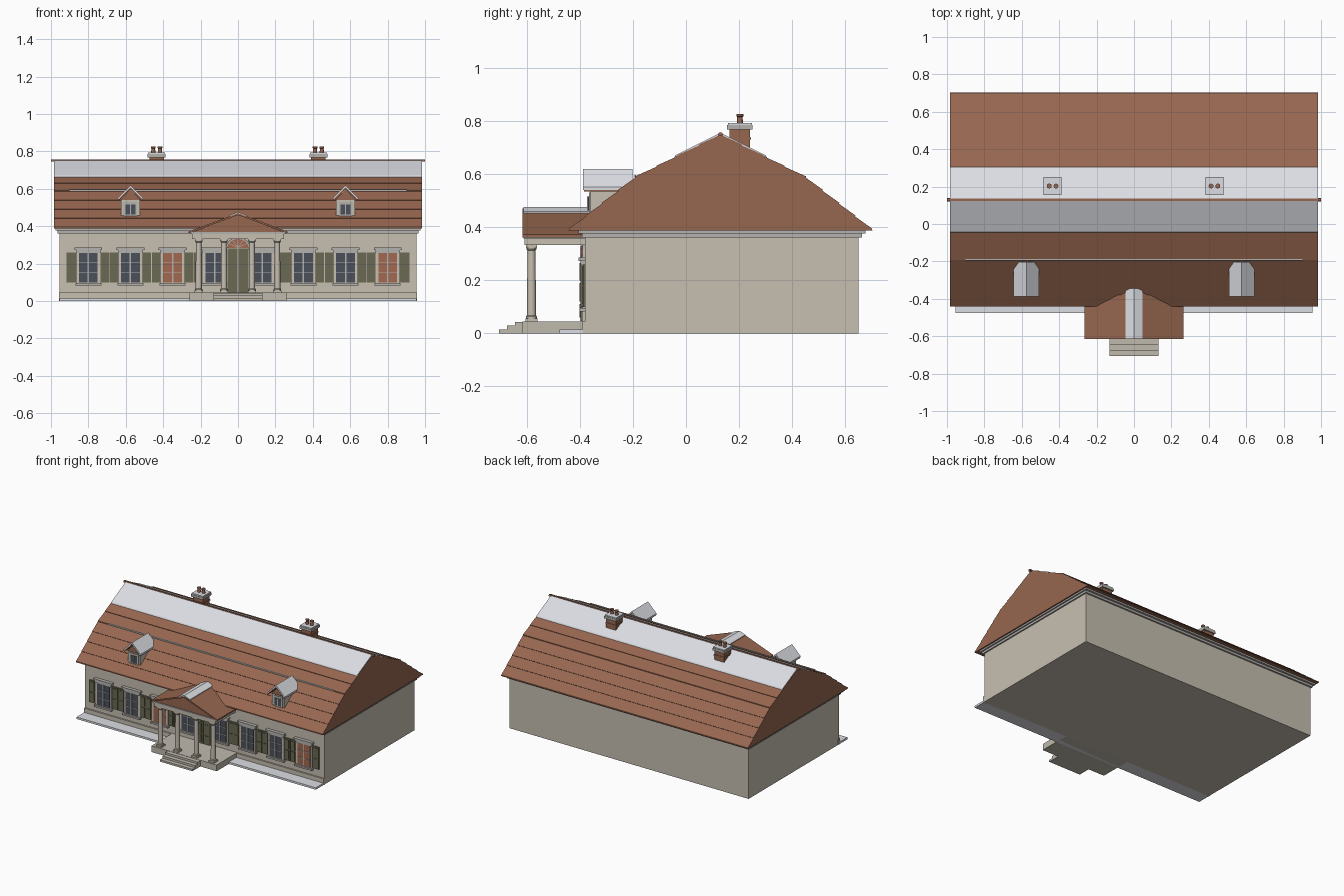
import bpy, bmesh, math

if "Cube" in bpy.data.objects:
    bpy.data.objects.remove(bpy.data.objects["Cube"])

def mat(name, r, g, b):
    m = bpy.data.materials.new(name)
    m.diffuse_color = (r, g, b, 1)
    m.use_nodes = True
    m.node_tree.nodes["Principled BSDF"].inputs["Base Color"].default_value = m.diffuse_color
    return m

WALL = mat("plaster", 0.57, 0.52, 0.44)
TILE = mat("roof_tile", 0.31, 0.135, 0.08)
SNOW = mat("snow", 0.72, 0.73, 0.77)
TRIM = mat("pale_trim", 0.46, 0.45, 0.43)
OLIVE = mat("shutter_olive", 0.145, 0.14, 0.085)
GLASS = mat("window_glass", 0.07, 0.08, 0.105)
WARM = mat("lit_window", 0.36, 0.14, 0.08)
STONE = mat("stone", 0.53, 0.49, 0.42)

def finish(name, bm, material, smooth=None):
    bmesh.ops.recalc_face_normals(bm, faces=bm.faces)
    me = bpy.data.meshes.new(name)
    bm.to_mesh(me)
    bm.free()
    ob = bpy.data.objects.new(name, me)
    bpy.context.collection.objects.link(ob)
    me.materials.append(material)
    if smooth:
        bpy.ops.object.select_all(action='DESELECT')
        ob.select_set(True)
        bpy.context.view_layer.objects.active = ob
        bpy.ops.object.shade_smooth_by_angle(angle=math.radians(smooth))
    return ob

def box(name, x0, x1, y0, y1, z0, z1, material):
    return prism(name, [(x0, z0), (x1, z0), (x1, z1), (x0, z1)], 'Y', y0, y1, material)

def prism(name, pts, axis, a, b, material, smooth=None):
    """Extrude a profile: (y, z) points along X or (x, z) points along Y."""
    bm = bmesh.new()
    put = (lambda p, t: (t, p[0], p[1])) if axis == 'X' else (lambda p, t: (p[0], t, p[1]))
    v0 = [bm.verts.new(put(p, a)) for p in pts]
    v1 = [bm.verts.new(put(p, b)) for p in pts]
    bm.faces.new(v0)
    bm.faces.new(v1[::-1])
    n = len(pts)
    for i in range(n):
        bm.faces.new((v0[i], v0[(i + 1) % n], v1[(i + 1) % n], v1[i]))
    return finish(name, bm, material, smooth)

def lathe(name, x, y, prof, material, seg=16):
    """Turn a (radius, z) profile around a vertical axis."""
    bm = bmesh.new()
    rings = [[bm.verts.new((x + r * math.cos(2 * math.pi * k / seg),
                            y + r * math.sin(2 * math.pi * k / seg), z)) for k in range(seg)]
             for r, z in prof]
    for lo, hi in zip(rings, rings[1:]):
        for k in range(seg):
            bm.faces.new((lo[k], lo[(k + 1) % seg], hi[(k + 1) % seg], hi[k]))
    bm.faces.new(rings[0])
    bm.faces.new(rings[-1])
    return finish(name, bm, material, 35)

def chevron(name, cx, w, z0, z1, t, y0, y1, material):
    """Two sloped slabs meeting at a ridge."""
    pts = [(cx - w, z0), (cx, z1), (cx + w, z0), (cx + w, z0 - t), (cx, z1 - t), (cx - w, z0 - t)]
    return prism(name, pts, 'Y', y0, y1, material)

FY = -0.38                                   # front wall plane

# House body, plinth, corner strips and cornice
box("walls", -0.955, 0.955, FY, 0.65, 0, 0.375, WALL)
box("plinth", -0.957, 0.957, FY - 0.01, FY + 0.01, 0, 0.045, WALL)
box("cornice_lower", -0.965, 0.965, -0.392, 0.662, 0.362, 0.377, TRIM)
box("cornice_upper", -0.975, 0.975, -0.405, 0.677, 0.377, 0.392, TRIM)
box("ground_snow", -0.955, 0.955, -0.477, FY, 0, 0.014, SNOW)

# Main roof: broken slope with slightly stepped tile courses
RY = 0.13
def courses(top, bottom, n, lift=0.004):
    (d0, z0), (d1, z1) = top, bottom
    L = math.hypot(d1 - d0, z1 - z0)
    nx, nz = (z0 - z1) / L, (d1 - d0) / L
    out = []
    for i in range(n):
        t0, t1 = i / n, (i + 1) / n
        out.append((d0 + (d1 - d0) * t0, z0 + (z1 - z0) * t0))
        out.append((d0 + (d1 - d0) * t1 + nx * lift, z0 + (z1 - z0) * t1 + nz * lift))
    return out
half = courses((0, 0.748), (0.32, 0.588), 4) + courses((0.322, 0.586), (0.568, 0.392), 4)
half.append((0.572, 0.388))
prof = [(RY + d, z) for d, z in half] + [(RY - d, z) for d, z in half[:0:-1]]
prism("main_roof", prof, 'X', -0.985, 0.985, TILE, 20)
prism("roof_snow", [(RY - 0.175, 0.662), (RY - 0.17, 0.671), (RY, 0.756), (RY + 0.17, 0.671),
                    (RY + 0.175, 0.662), (RY, 0.74)], 'X', -0.983, 0.983, SNOW)
prism("ridge_cap", [(RY - 0.009, 0.745), (RY - 0.006, 0.757), (RY + 0.006, 0.757), (RY + 0.009, 0.745)],
      'X', -1, 1, TILE)
box("snow_rail", -0.9, 0.9, -0.194, -0.188, 0.588, 0.597, TRIM)

# Windows with frames, muntins, hoods and sills
def window(cx, glass):
    box("window_frame", cx - 0.064, cx + 0.064, FY - 0.01, FY, 0.09, 0.265, WALL)
    box("window_pane", cx - 0.05, cx + 0.05, FY - 0.013, FY - 0.008, 0.1, 0.258, glass)
    box("window_mullion", cx - 0.004, cx + 0.004, FY - 0.017, FY - 0.012, 0.1, 0.258, TRIM)
    for z in (0.152, 0.205):
        box("window_bar", cx - 0.05, cx + 0.05, FY - 0.016, FY - 0.012, z - 0.002, z + 0.002, TRIM)
    box("window_hood", cx - 0.066, cx + 0.066, FY - 0.018, FY, 0.257, 0.273, TRIM)
    box("window_hood_top", cx - 0.074, cx + 0.074, FY - 0.024, FY, 0.273, 0.286, TRIM)
    box("window_sill", cx - 0.07, cx + 0.07, FY - 0.022, FY, 0.083, 0.095, TRIM)

def shutter(x0, x1):
    box("shutter", x0, x1, FY - 0.008, FY, 0.1, 0.26, OLIVE)
    for z in (0.11, 0.185):
        box("shutter_panel", x0 + 0.008, x1 - 0.008, FY - 0.012, FY - 0.007, z, z + 0.065, OLIVE)

centres = (-0.8, -0.575, -0.35, -0.125, 0.13, 0.35, 0.575, 0.8)
for i, cx in enumerate(centres):
    window(cx, WARM if i in (2, 7) else GLASS)
    out = 0.116 if abs(cx) > 0.7 else 0.111
    for s in (-1, 1):
        if abs(cx) > 0.2 or s * cx > 0:      # no shutter on the door side
            w = out if s * cx > 0 else 0.111
            a, b = sorted((cx + s * 0.066, cx + s * w))
            shutter(a, b)

# Double door with fanlight
box("door_frame", -0.062, 0.062, FY - 0.012, FY, 0.045, 0.29, WALL)
for s in (-1, 1):
    a, b = sorted((s * 0.002, s * 0.056))
    box("door_leaf", a, b, FY - 0.018, FY, 0.047, 0.28, OLIVE)
    for z0, z1 in ((0.06, 0.11), (0.12, 0.19), (0.2, 0.265)):
        box("door_panel", a + 0.012, b - 0.012, FY - 0.022, FY - 0.015, z0, z1, OLIVE)
def arc(r, k=12):
    return [(r * math.cos(math.pi * i / k), 0.285 + r * 0.82 * math.sin(math.pi * i / k)) for i in range(k + 1)]
prism("fanlight_surround", arc(0.066), 'Y', FY - 0.01, FY, TRIM)
prism("fanlight", arc(0.057), 'Y', FY - 0.015, FY, WARM)
for i in range(1, 6):
    c, s = math.cos(math.pi * i / 6), math.sin(math.pi * i / 6)
    prism("fanlight_bar", [(-0.0015 * s, 0.285 + 0.0015 * c), (0.0015 * s, 0.285 - 0.0015 * c),
                           (0.055 * c + 0.0015 * s, 0.285 + 0.045 * s - 0.0015 * c),
                           (0.055 * c - 0.0015 * s, 0.285 + 0.045 * s + 0.0015 * c)],
          'Y', FY - 0.018, FY - 0.013, TRIM)

# Porch floor and steps
box("porch_floor", -0.26, 0.26, -0.615, FY, 0, 0.045, STONE)
for i, h in enumerate((0.014, 0.029, 0.043)):
    box("porch_step", -0.13, 0.13, -0.705 + i * 0.03, -0.61, 0, h, STONE)

# Columns
for cx in (-0.21, -0.075, 0.075, 0.21):
    box("column_base", cx - 0.022, cx + 0.022, -0.604, -0.56, 0.045, 0.056, WALL)
    lathe("column", cx, -0.582, [(0.021, 0.055), (0.021, 0.063), (0.017, 0.068), (0.0165, 0.17),
                                 (0.0145, 0.312), (0.019, 0.318), (0.019, 0.324)], WALL)
    box("column_capital", cx - 0.021, cx + 0.021, -0.603, -0.561, 0.322, 0.333, WALL)

# Porch beam and pediment roof
box("porch_beam", -0.245, 0.245, -0.608, FY, 0.332, 0.362, WALL)
box("porch_cornice", -0.255, 0.255, -0.612, FY, 0.358, 0.368, TRIM)
prism("porch_pediment", [(-0.25, 0.366), (0.25, 0.366), (0, 0.462)], 'Y', -0.605, -0.34, TILE)
chevron("porch_roof", 0, 0.265, 0.372, 0.47, 0.01, -0.615, -0.34, TILE)
chevron("porch_snow", 0, 0.045, 0.459, 0.476, 0.012, -0.612, -0.345, SNOW)

# Dormers
for cx in (-0.575, 0.575):
    prism("dormer_body", [(cx - 0.05, 0.43), (cx + 0.05, 0.43), (cx + 0.05, 0.545), (cx, 0.598),
                          (cx - 0.05, 0.545)], 'Y', -0.36, -0.205, WALL)
    prism("dormer_gable", [(cx - 0.052, 0.54), (cx + 0.052, 0.54), (cx, 0.596)], 'Y', -0.368, -0.355, TILE)
    chevron("dormer_roof", cx, 0.064, 0.545, 0.609, 0.01, -0.385, -0.205, TILE)
    chevron("dormer_snow", cx, 0.068, 0.551, 0.619, 0.011, -0.388, -0.202, SNOW)
    box("dormer_frame", cx - 0.036, cx + 0.036, -0.366, -0.358, 0.455, 0.53, TRIM)
    box("dormer_pane", cx - 0.026, cx + 0.026, -0.369, -0.362, 0.463, 0.515, GLASS)
    box("dormer_mullion", cx - 0.003, cx + 0.003, -0.372, -0.366, 0.463, 0.515, TRIM)

# Chimneys with snowy caps and pots
for cx in (-0.435, 0.43):
    cy = 0.203
    for name, h, z0, z1, m in (("chimney_stack", 0.039, 0.64, 0.77, TILE),
                               ("chimney_band", 0.042, 0.73, 0.738, TILE),
                               ("chimney_cap", 0.048, 0.768, 0.785, TRIM),
                               ("chimney_snow", 0.045, 0.785, 0.793, SNOW)):
        box(name, cx - h, cx + h, cy - h, cy + h, z0, z1, m)
    for s in (-1, 1):
        lathe("chimney_pot", cx + s * 0.018, cy, [(0.012, 0.79), (0.01, 0.815), (0.013, 0.818), (0.013, 0.826)],
              TILE, 12)
